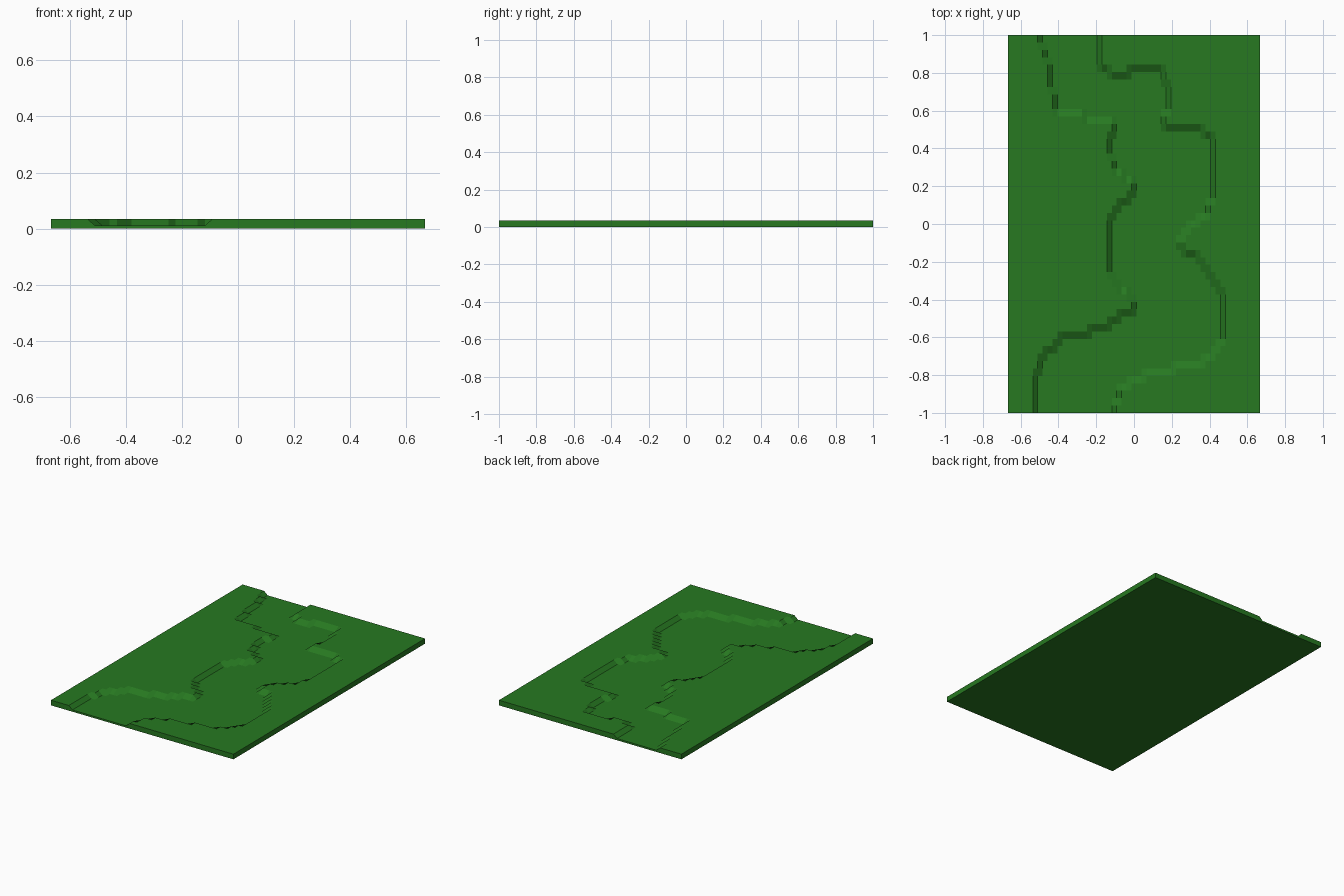
import bpy, bmesh

if "Cube" in bpy.data.objects:
    bpy.data.objects.remove(bpy.data.objects["Cube"])

CELLS = 51                     # grid cells along each side
WIDTH, LENGTH = 1.333, 2.0
TOP, BED = 0.034, 0.0115

# Bank positions in cells from the centre line, one per grid row, back to front
left_bank = ([-19] * 2 + [-18] * 2 + [-17] * 4 + [-16] * 3 + [-10] + [-4] * 2
             + [-5] * 3 + [-4] * 2 + [-2] + [0] * 2 + [-1, -3, -4] + [-5] * 8
             + [-4, -3, -1] + [0] * 2 + [-3, -5, -9, -15, -16, -18]
             + [-19] * 2 + [-20] * 6)
right_bank = ([-7] * 5 + [6] * 2 + [7] * 4 + [6] * 2 + [14] + [16] * 9
              + [15] * 2 + [13, 11, 10, 9, 10, 13, 14, 15, 16, 17] + [18] * 7
              + [17, 16, 14, 8, 2, -1] + [-3] * 2 + [-4] * 2)


def in_river(col, row):
    """True when a grid point lies on the sunken river bed."""
    if row == 5 and -5 < col < -1:      # small spur on the right bank
        return False
    return left_bank[row] < col < right_bank[row]


# Ground surface: a grid whose river points are lowered
bm = bmesh.new()
bmesh.ops.create_grid(bm, x_segments=CELLS, y_segments=CELLS, size=0.5)
for v in bm.verts:
    col = v.co.x * CELLS
    row = round((0.5 - v.co.y) * CELLS)
    v.co = (v.co.x * WIDTH, v.co.y * LENGTH, BED if in_river(col, row) else TOP)

# Side walls: extrude the rim down to the base, then close the underside
rim = [e for e in bm.edges if e.is_boundary]
walls = bmesh.ops.extrude_edge_only(bm, edges=rim)["geom"]
for v in (g for g in walls if isinstance(g, bmesh.types.BMVert)):
    v.co.z = 0
bmesh.ops.edgeloop_fill(bm, edges=[e for e in bm.edges if e.is_boundary])
bmesh.ops.recalc_face_normals(bm, faces=bm.faces)

mesh = bpy.data.meshes.new("river_terrain")
bm.to_mesh(mesh)
bm.free()
terrain = bpy.data.objects.new("river_terrain", mesh)
bpy.context.collection.objects.link(terrain)

# Grass green
grass = bpy.data.materials.new("grass")
grass.diffuse_color = (0.02, 0.19, 0.015, 1)
grass.use_nodes = True
grass.node_tree.nodes["Principled BSDF"].inputs["Base Color"].default_value = grass.diffuse_color
mesh.materials.append(grass)
